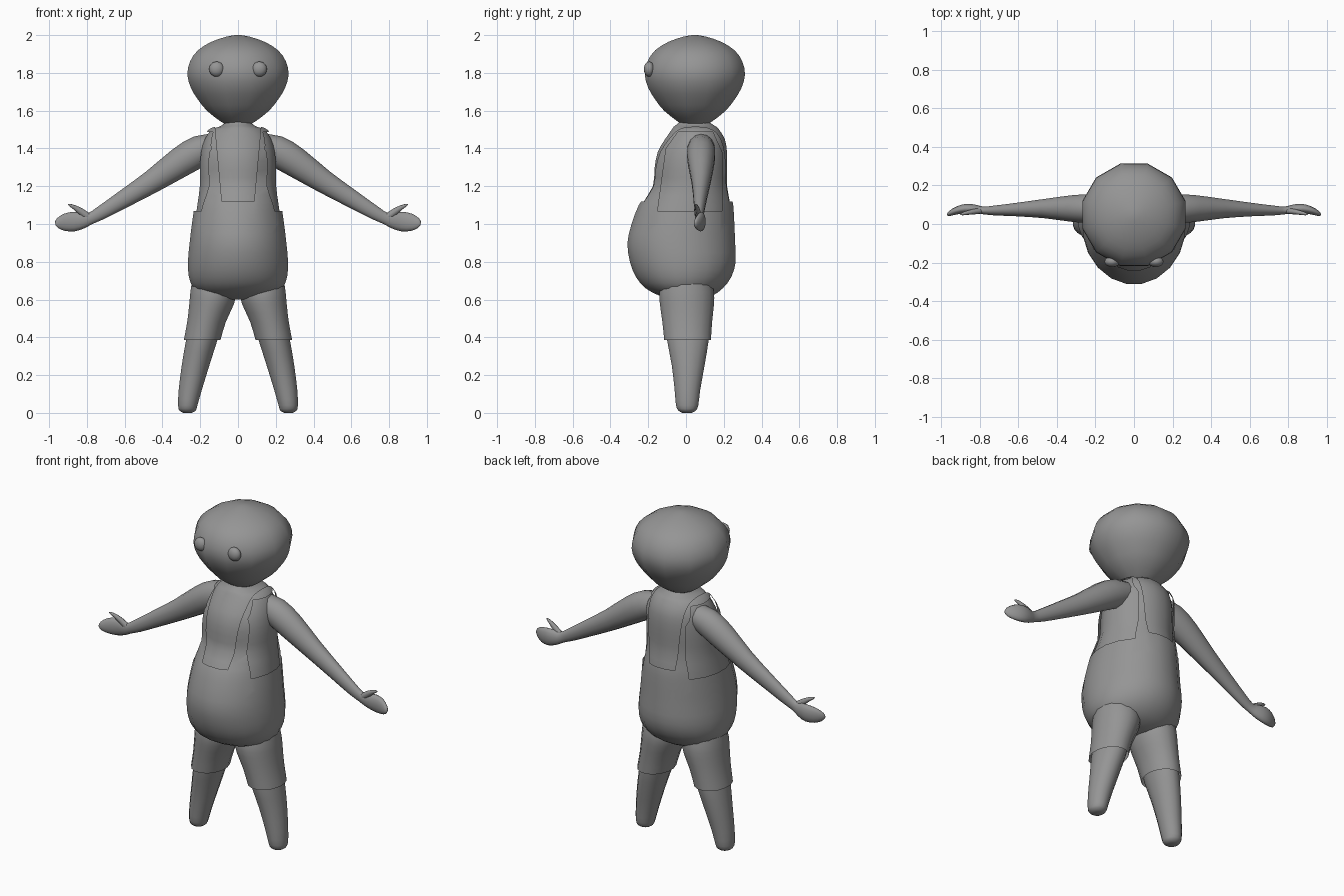
import bpy, bmesh, math
from mathutils import Vector

if "Cube" in bpy.data.objects:
    bpy.data.objects.remove(bpy.data.objects["Cube"])

skin = bpy.data.materials.new("plain_grey")
skin.diffuse_color = (0.3, 0.3, 0.3, 1)
skin.use_nodes = True
skin.node_tree.nodes["Principled BSDF"].inputs["Base Color"].default_value = skin.diffuse_color


def smooth_rows(rows, steps):
    """Catmull-Rom interpolation between rows of numbers."""
    out, n = [], len(rows)
    for i in range(n - 1):
        p = [rows[max(0, min(n - 1, i + k))] for k in (-1, 0, 1, 2)]
        for s in range(steps):
            t = s / steps
            out.append([0.5 * (2 * b + (c - a) * t + (2 * a - 5 * b + 4 * c - d) * t * t
                               + (3 * b - a - 3 * c + d) * t ** 3) for a, b, c, d in zip(*p)])
    return out + [list(rows[-1])]


def finish(name, bm, angle=45):
    bmesh.ops.recalc_face_normals(bm, faces=bm.faces)
    me = bpy.data.meshes.new(name)
    bm.to_mesh(me)
    bm.free()
    me.materials.append(skin)
    ob = bpy.data.objects.new(name, me)
    bpy.context.collection.objects.link(ob)
    bpy.ops.object.select_all(action='DESELECT')
    ob.select_set(True)
    bpy.context.view_layer.objects.active = ob
    bpy.ops.object.shade_smooth_by_angle(angle=math.radians(angle))
    return ob


def skin_rings(rings, cap_start=True, cap_end=True):
    bm = bmesh.new()
    vs = [[bm.verts.new(p) for p in r] for r in rings]
    n = len(vs[0])
    for a, b in zip(vs, vs[1:]):
        for i in range(n):
            bm.faces.new((a[i], a[(i + 1) % n], b[(i + 1) % n], b[i]))
    if cap_start:
        bm.faces.new(vs[0][::-1])
    if cap_end:
        bm.faces.new(vs[-1])
    return bm


def stack(rows, seg=16, steps=2, **caps):
    """Level oval rings: z, centre x, half width, front y, back y."""
    rings = []
    for z, cx, hx, yf, yb in smooth_rows(rows, steps):
        angles = [2 * math.pi * (i + 0.5) / seg for i in range(seg)]
        k = 1 / math.cos(math.pi / seg)
        rings.append([(cx + hx * k * math.cos(a),
                       (yf + yb) / 2 + (yb - yf) / 2 * k * math.sin(a), z) for a in angles])
    return skin_rings(rings, **caps)


def limb(rows, side, seg=14):
    """Rings across a path: x, y, z, half height, half depth."""
    rows = smooth_rows(rows, 2)
    rings = []
    for i, (x, y, z, h, d) in enumerate(rows):
        a, b = rows[max(0, i - 1)], rows[min(len(rows) - 1, i + 1)]
        t = Vector((b[0] - a[0], 0, b[2] - a[2])).normalized()
        up = Vector((-t.z, 0, t.x))
        ring = []
        for j in range(seg):
            w = 2 * math.pi * j / seg
            p = Vector((x, y, z)) + up * h * math.cos(w) + Vector((0, d * math.sin(w), 0))
            ring.append((p.x * side, p.y, p.z))
        rings.append(ring)
    return skin_rings(rings)


# Head
head = [(1.525, .06), (1.545, .095), (1.6, .165), (1.66, .213), (1.72, .249), (1.79, .268),
        (1.86, .254), (1.92, .212), (1.965, .14), (1.992, .06), (2.0, .012)]
finish("head", stack([(z, 0, r, .047 - r * .99, .047 + r * .99) for z, r in head], seg=12), 60)

# Torso under the clothes
torso = [(1.5, 0, .155, -.09, .19), (1.45, 0, .19, -.125, .22), (1.38, 0, .21, -.165, .232),
         (1.29, 0, .217, -.182, .232), (1.2, 0, .217, -.19, .232), (1.1, 0, .23, -.25, .25),
         (1.0, 0, .244, -.288, .256), (.9, 0, .256, -.31, .26), (.8, 0, .265, -.297, .263),
         (.72, 0, .26, -.265, .24), (.66, 0, .235, -.215, .195), (.62, 0, .18, -.14, .14),
         (.6, 0, .1, -.08, .08)]
neck = [(1.56, 0, .065, -.03, .12), (1.535, 0, .07, -.04, .13), (1.515, 0, .1, -.065, .16)]
g = .015
finish("torso", stack(neck + [(z, 0, w - g, f + g, b - g) for z, _, w, f, b in torso[:8]]), 70)

# Overalls: shell over the torso, sliced along the neck and arm openings
bm = stack([(1.53, 0, .07, -.05, .14), (1.517, 0, .115, -.07, .17)] + torso, seg=20, cap_start=False)


def neck_w(z):
    return .085 + (z - 1.12) * .092


def arm_front(z):
    return max(-.15 + (z - 1.07) * .136, -.105 + (z - 1.4) * .72)


def arm_back(z):
    return min(.19, .19 - (z - 1.38) * .45)


cuts = [((0, 0, 1.12), (0, 0, 1)), ((0, 0, 1.07), (0, 0, 1)), ((0, 0, 1.487), (0, 0, 1)),
        ((.085, 0, 1.12), (1, 0, -.092)), ((-.085, 0, 1.12), (1, 0, .092)),
        ((0, -.15, 1.07), (0, 1, -.136)), ((0, -.105, 1.4), (0, 1, -.72)),
        ((0, .19, 1.38), (0, 1, 0)), ((0, .19, 1.38), (0, 1, .45))]
for co, no in cuts:
    part = [f for f in bm.faces if f.calc_center_median().z > 1.0]
    geom = list({v for f in part for v in f.verts}) + list({e for f in part for e in f.edges}) + part
    bmesh.ops.bisect_plane(bm, geom=geom, plane_co=co, plane_no=no, dist=1e-5)
holes = []
for f in bm.faces:
    c = f.calc_center_median()
    if c.z > 1.12 and abs(c.x) < neck_w(c.z):
        holes.append(f)
    elif 1.07 < c.z < 1.487 and abs(c.x) > .06 and arm_front(c.z) < c.y < arm_back(c.z):
        holes.append(f)
bmesh.ops.delete(bm, geom=holes, context='FACES')
finish("overalls", bm, 70)

for side, tag in ((1, "left"), (-1, "right")):
    # Eye
    bm = bmesh.new()
    bmesh.ops.create_uvsphere(bm, u_segments=16, v_segments=10, radius=.04)
    for v in bm.verts:
        v.co = (v.co.x + side * .113, v.co.y * .7 - .195, v.co.z + 1.82)
    finish(tag + "_eye", bm)

    # Trouser leg, open at the hem
    rows = [(.72, .125, .115, -.12, .13), (.64, .13, .122, -.14, .148), (.575, .14, .118, -.138, .148),
            (.48, .167, .102, -.125, .138), (.385, .19, .097, -.115, .132)]
    finish(tag + "_trouser_leg", stack([(z, x * side, w, f, b) for z, x, w, f, b in rows],
                                       cap_start=False, cap_end=False), 60)

    # Bare leg with rounded foot end
    rows = [(.46, .172, .085, -.105, .122), (.385, .192, .083, -.1, .12), (.25, .225, .073, -.075, .098),
            (.12, .253, .061, -.06, .075), (.04, .266, .051, -.053, .065), (.012, .267, .043, -.04, .052),
            (0, .267, .022, -.02, .03)]
    finish(tag + "_leg", stack([(z, x * side, w, f, b) for z, x, w, f, b in rows]), 60)

    # Arm running into the mitten hand
    rows = [(.1, .08, 1.42, .06, .065), (.2, .08, 1.388, .082, .075), (.3, .08, 1.33, .08, .072),
            (.45, .08, 1.228, .062, .052), (.6, .075, 1.135, .048, .036), (.72, .07, 1.062, .037, .026),
            (.78, .07, 1.03, .031, .02), (.82, .076, 1.02, .043, .024), (.87, .08, 1.013, .052, .025),
            (.92, .07, 1.008, .045, .021), (.955, .055, 1.003, .026, .014), (.967, .05, 1.0, .008, .005)]
    finish(tag + "_arm", limb(rows, side), 60)

    # Thumb
    rows = [(.79, .068, 1.035, .02, .016), (.83, .064, 1.065, .018, .014), (.865, .058, 1.088, .012, .011),
            (.89, .052, 1.1, .007, .007), (.9, .05, 1.104, .002, .002)]
    finish(tag + "_thumb", limb(rows, side, 8), 60)
